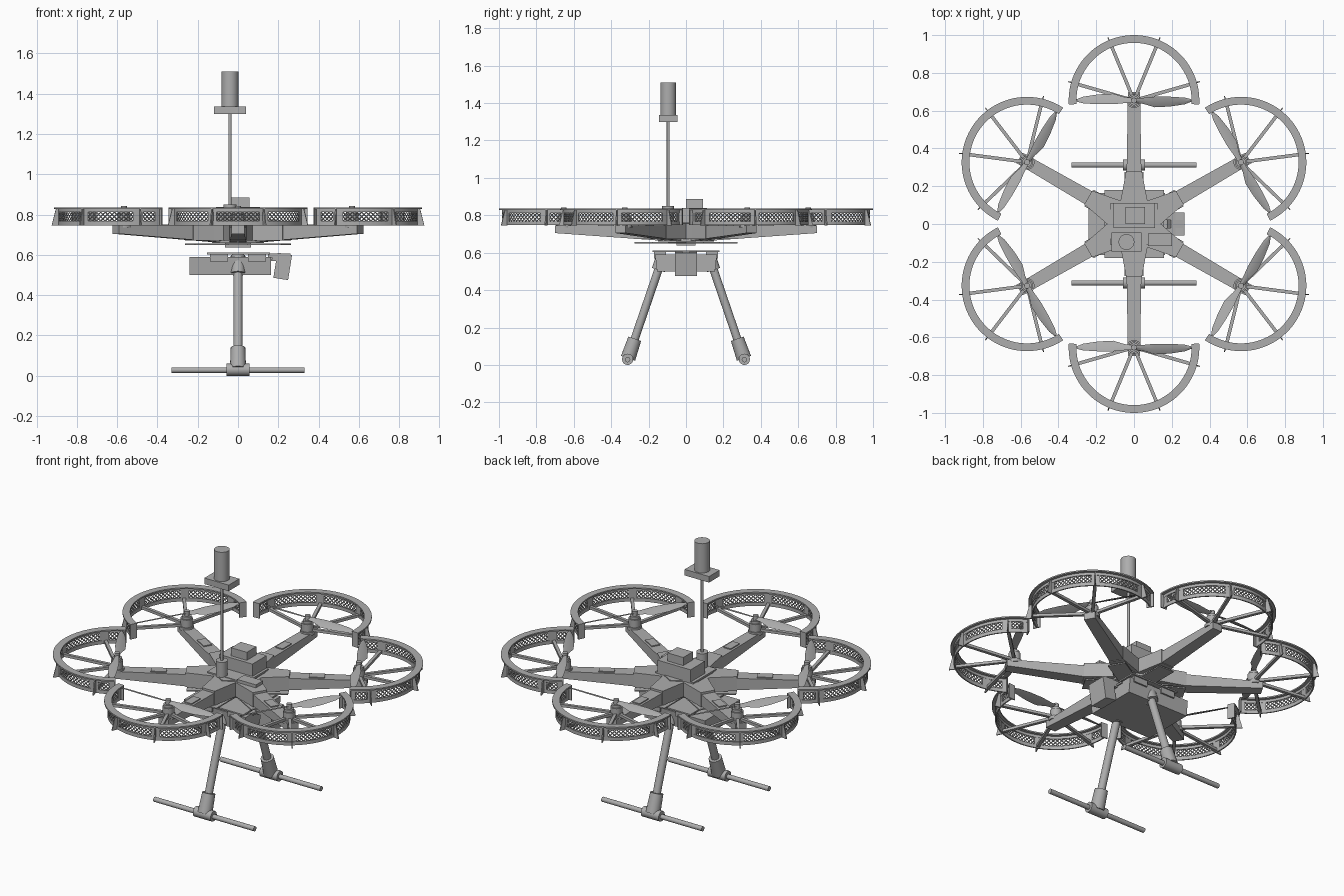
import bpy, bmesh, math
from mathutils import Vector, Matrix

cube = bpy.data.objects.get("Cube")
if cube:
    bpy.data.objects.remove(cube)

grey = bpy.data.materials.new("plain_grey")
grey.use_nodes = True
COLOUR = (0.42, 0.42, 0.42, 1)
grey.diffuse_color = COLOUR
grey.node_tree.nodes["Principled BSDF"].inputs["Base Color"].default_value = COLOUR

ROTOR_R = 0.654
ARM_ANGLES = [math.radians(30 + 60 * i) for i in range(6)]


def finish(name, bm, smooth=False):
    bmesh.ops.recalc_face_normals(bm, faces=bm.faces)
    mesh = bpy.data.meshes.new(name)
    bm.to_mesh(mesh)
    bm.free()
    mesh.materials.append(grey)
    obj = bpy.data.objects.new(name, mesh)
    bpy.context.collection.objects.link(obj)
    if smooth:
        bpy.ops.object.select_all(action='DESELECT')
        obj.select_set(True)
        bpy.context.view_layer.objects.active = obj
        bpy.ops.object.shade_smooth_by_angle()
    return obj


def add_box(bm, lo, hi):
    lo, hi = Vector(lo), Vector(hi)
    mat = Matrix.Translation((lo + hi) / 2) @ Matrix.Diagonal((hi - lo).to_4d())
    mat[3][3] = 1
    bmesh.ops.create_cube(bm, size=1, matrix=mat)


def box(name, lo, hi):
    bm = bmesh.new()
    add_box(bm, lo, hi)
    return finish(name, bm)


def add_rod(bm, p, q, r, r2=None, sides=20):
    p, q = Vector(p), Vector(q)
    turn = (q - p).to_track_quat('Z', 'Y').to_matrix().to_4x4()
    bmesh.ops.create_cone(bm, cap_ends=True, segments=sides, radius1=r,
                          radius2=r if r2 is None else r2, depth=(q - p).length,
                          matrix=Matrix.Translation((p + q) / 2) @ turn)


def rod(name, p, q, r, r2=None):
    bm = bmesh.new()
    add_rod(bm, p, q, r, r2)
    return finish(name, bm, True)


def add_loft(bm, rings):
    # closed solid through rings of equal length
    rows = [[bm.verts.new(p) for p in ring] for ring in rings]
    n = len(rows[0])
    for a, b in zip(rows, rows[1:]):
        for i in range(n):
            bm.faces.new((a[i], a[(i + 1) % n], b[(i + 1) % n], b[i]))
    bm.faces.new(rows[0])
    bm.faces.new(rows[-1][::-1])


def polar(r, deg, z):
    a = math.radians(deg)
    return Vector((r * math.cos(a), r * math.sin(a), z))


def add_arc(bm, a0, a1, r0, r1, z0, z1):
    steps = max(1, round((a1 - a0) / 4))
    rings = []
    for i in range(steps + 1):
        a = a0 + (a1 - a0) * i / steps
        rings.append([polar(r0, a, z0), polar(r1, a, z0), polar(r1, a, z1), polar(r0, a, z1)])
    add_loft(bm, rings)


def around(obj, radius, name):
    # six linked copies, local +x pointing outward
    for i, a in enumerate(ARM_ANGLES):
        copy = obj if i == 0 else obj.copy()
        if i:
            bpy.context.collection.objects.link(copy)
        copy.name = f"{name}_{i + 1}"
        copy.location = (radius * math.cos(a), radius * math.sin(a), 0)
        copy.rotation_euler = (0, 0, a)


# Guard ring: flange, rails, solid panels, lattice, fins and spokes
bm = bmesh.new()
END = 93
add_arc(bm, -END, END, 0.305, 0.346, 0.828, 0.836)
add_arc(bm, -END, END, 0.322, 0.329, 0.812, 0.83)
add_arc(bm, -END, END, 0.322, 0.329, 0.747, 0.768)
windows = [(-88, -77), (-68, -27), (-19, 19), (27, 68), (77, 88)]
edges = [-END] + [a for w in windows for a in w] + [END]
for a0, a1 in zip(edges[::2], edges[1::2]):
    add_arc(bm, a0, a1, 0.323, 0.328, 0.766, 0.814)
for a0, a1 in windows:
    cols = round((a1 - a0) / 4)
    da, dz = (a1 - a0) / cols, 0.022
    for c in range(cols):
        for row in range(2):
            a, z = a0 + c * da, 0.768 + row * dz
            for za, zb in ((z, z + dz), (z + dz, z)):
                add_rod(bm, polar(0.3255, a, za), polar(0.3255, a + da, zb), 0.0032, sides=4)
for s in (-1, 1):
    add_arc(bm, s * END - 0.6, s * END + 0.6, 0.305, 0.346, 0.747, 0.836)
for a in (-74, -22.5, 22.5, 74):
    fin = [polar(0.326, a, 0.83), polar(0.326, a, 0.745), polar(0.362, a, 0.745), polar(0.34, a, 0.83)]
    side = polar(0.003, a + 90, 0)
    add_loft(bm, [[p - side for p in fin], [p + side for p in fin]])
    wide = polar(0.009, a + 90, 0)
    ends = []
    for r in (0.02, 0.325):
        p = polar(r, a, 0.752)
        up = Vector((0, 0, 0.016))
        ends.append([p - wide, p + wide, p + wide + up, p - wide + up])
    add_loft(bm, ends)
around(finish("guard_ring", bm, True), ROTOR_R, "guard_ring")

# Motor
bm = bmesh.new()
for z0, z1, r in ((0.735, 0.755, 0.04), (0.755, 0.80, 0.033), (0.80, 0.815, 0.026), (0.815, 0.843, 0.015)):
    add_rod(bm, (0, 0, z0), (0, 0, z1), r)
around(finish("motor", bm, True), ROTOR_R, "motor")

# Two-blade propeller with pitched sections
bm = bmesh.new()
sections = [(0, -.012, .012), (.05, -.014, .018), (.11, -.02, .036), (.19, -.02, .032),
            (.27, -.015, .02), (.305, -.006, .006)]
for s in (1, -1):
    rings = []
    for y, back, front in sections:
        mid, z = (back + front) / 2, 0.826
        rings.append([(s * back, s * y, z - 0.4 * back), (s * mid, s * y, z - 0.4 * mid + 0.005),
                      (s * front, s * y, z - 0.4 * front), (s * mid, s * y, z - 0.4 * mid - 0.002)])
    add_loft(bm, rings)
around(finish("propeller", bm, True), ROTOR_R, "propeller")

# Tapered arm with root clamp, inspection plate and lower strip
bm = bmesh.new()
rings = []
for x, w, low in ((0.04, 0.042, 0.66), (0.1, 0.042, 0.662), (0.7, 0.032, 0.705)):
    rings.append([(x, -w, low), (x, w, low), (x, w, 0.745), (x, -w, 0.745)])
add_loft(bm, rings)
rings = []
for x, w in ((0.08, 0.08), (0.17, 0.062), (0.28, 0.042)):
    rings.append([(x, -w, 0.672), (x, w, 0.672), (x, w, 0.757), (x, -w, 0.757)])
add_loft(bm, rings)
add_box(bm, (0.385, -0.024, 0.74), (0.47, 0.024, 0.751))
add_box(bm, (0.05, -0.05, 0.65), (0.275, 0.05, 0.657))
around(finish("arm", bm), 0, "arm")

# Central body and electronics
bm = bmesh.new()
add_rod(bm, (0, 0, 0.66), (0, 0, 0.762), 0.15, sides=6)
finish("body_core", bm)
box("side_deck", (-0.125, -0.11, 0.668), (0.125, 0.11, 0.765))
box("electronics_box", (-0.108, -0.022, 0.76), (0.11, 0.112, 0.838))
box("receiver_box", (-0.045, 0, 0.835), (0.058, 0.09, 0.886))
box("side_module", (0.075, -0.117, 0.74), (0.2, -0.05, 0.775))
box("lower_mount", (-0.065, -0.05, 0.638), (0.065, 0.05, 0.662))

# Antenna mast
MX, MY = -0.04, -0.095
rod("mast_base", (MX, MY, 0.75), (MX, MY, 0.85), 0.032)
rod("mast", (MX, MY, 0.84), (MX, MY, 1.31), 0.008)
box("antenna_plate", (-0.12, -0.145, 1.3), (0.04, -0.045, 1.336))
rod("antenna", (MX, MY, 1.33), (MX, MY, 1.51), 0.042)

# Payload case, rail plate and brackets
bm = bmesh.new()
add_loft(bm, [[(x, -0.165, 0.59), (x, 0.165, 0.59), (x, 0.155, 0.5), (x, -0.155, 0.5)]
              for x in (-0.24, 0.165)])
finish("payload_case", bm)
box("rail_plate", (-0.155, -0.18, 0.603), (0.16, 0.18, 0.611))
for s in (-1, 1):
    for t in (-1, 1):
        box("rail_bracket", (s * 0.095 - 0.045, t * 0.14 - 0.032, 0.568), (s * 0.095 + 0.045, t * 0.14 + 0.032, 0.606))
box("case_slot", (0.16, -0.1, 0.578), (0.172, 0.1, 0.588))

# Tilted camera
cam = box("camera_body", (-0.037, -0.06, -0.063), (0.037, 0.06, 0.063))
cam.location = (0.222, 0, 0.543)
cam.rotation_euler.y = math.radians(9)
for s in (-1, 1):
    box("camera_bracket", (0.15, s * 0.04 - 0.02, 0.57), (0.26, s * 0.04 + 0.02, 0.607))

# Landing legs and skids
for s, side in ((-1, "front"), (1, "back")):
    top, foot = Vector((0, s * 0.13, 0.56)), Vector((0, s * 0.31, 0.035))
    rod(side + "_leg", top, foot, 0.022)
    rod(side + "_leg_collar", top + Vector((0, -s * 0.012, 0.035)), top.lerp(foot, 0.1), 0.036)
    rod(side + "_leg_socket", foot, foot.lerp(top, 0.2), 0.04, 0.036)
    rod(side + "_skid_joint", (-0.058, s * 0.312, 0.03), (0.058, s * 0.312, 0.03), 0.03)
    rod(side + "_skid", (-0.33, s * 0.312, 0.028), (0.33, s * 0.312, 0.028), 0.014)
